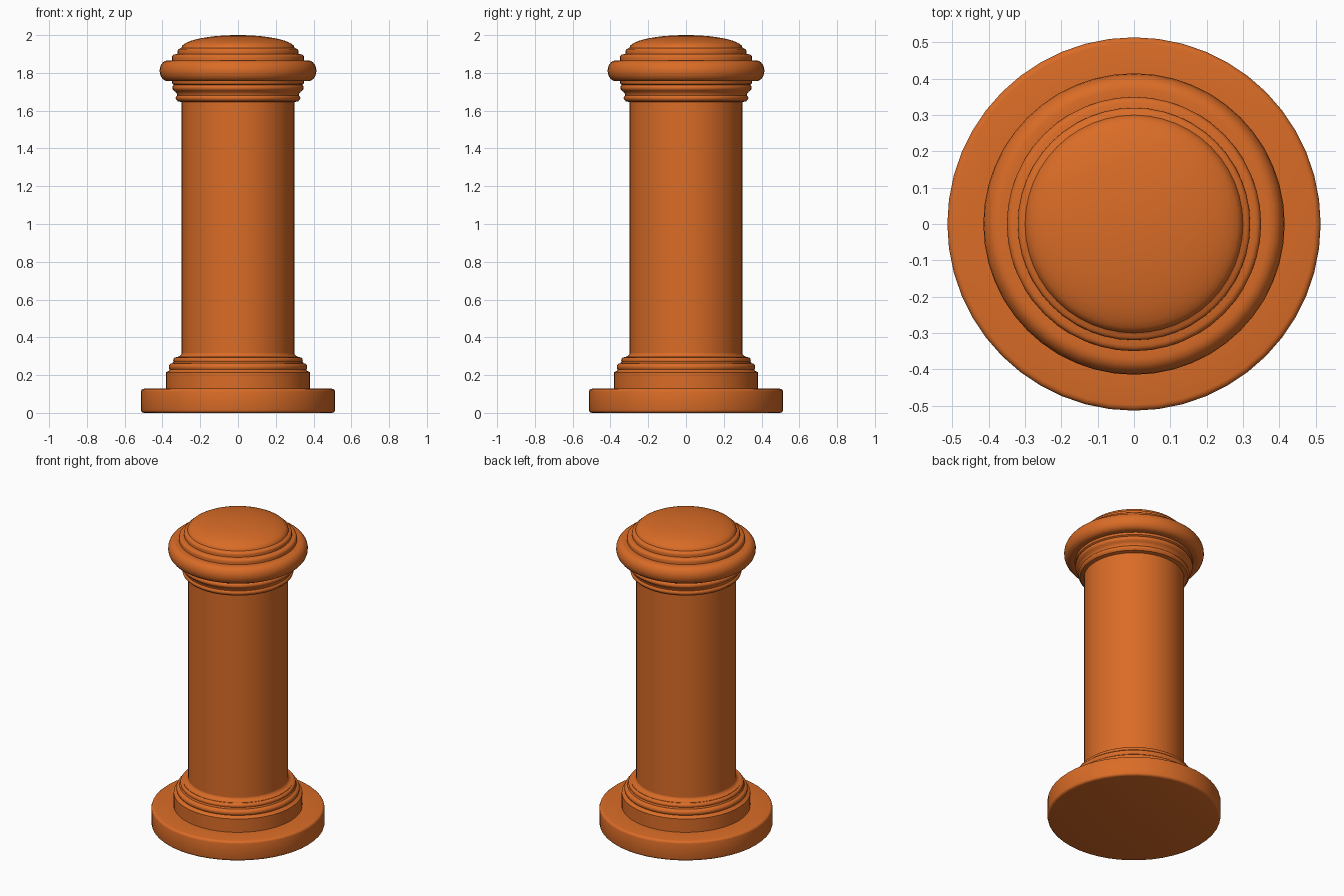
import bpy, bmesh, math

if "Cube" in bpy.data.objects:
    bpy.data.objects.remove(bpy.data.objects["Cube"])

SEGMENTS = 48

terracotta = bpy.data.materials.new("terracotta orange")
terracotta.diffuse_color = (0.70, 0.15, 0.02, 1)
terracotta.use_nodes = True
terracotta.node_tree.nodes["Principled BSDF"].inputs["Base Color"].default_value = terracotta.diffuse_color


def arc(cr, cz, rr, rz, a0, a1, n=5):
    """Points (radius, height) along an elliptical arc, angles in degrees."""
    pts = []
    for i in range(n + 1):
        a = math.radians(a0 + (a1 - a0) * i / n)
        pts.append((cr + rr * math.cos(a), cz + rz * math.sin(a)))
    return pts


def lathe(name, profile):
    """Spin a profile, listed bottom to top, around the z axis."""
    bm = bmesh.new()
    rings = []
    for r, z in profile:
        if r < 1e-4:
            rings.append([bm.verts.new((0, 0, z))])
        else:
            rings.append([bm.verts.new((r * math.cos(2 * math.pi * i / SEGMENTS),
                                        r * math.sin(2 * math.pi * i / SEGMENTS), z))
                          for i in range(SEGMENTS)])
    for a, b in zip(rings, rings[1:]):
        for i in range(SEGMENTS):
            j = (i + 1) % SEGMENTS
            if len(a) == 1:
                bm.faces.new((a[0], b[j], b[i]))
            elif len(b) == 1:
                bm.faces.new((a[i], a[j], b[0]))
            else:
                bm.faces.new((a[i], a[j], b[j], b[i]))
    mesh = bpy.data.meshes.new(name)
    bm.to_mesh(mesh)
    bm.free()
    mesh.materials.append(terracotta)
    obj = bpy.data.objects.new(name, mesh)
    bpy.context.collection.objects.link(obj)
    bpy.ops.object.select_all(action='DESELECT')
    obj.select_set(True)
    bpy.context.view_layer.objects.active = obj
    bpy.ops.object.shade_smooth_by_angle(angle=math.radians(40))
    return obj


# Round foot slab with softened rims
lathe("foot_slab", [(0, 0)]
      + arc(0.498, 0.015, 0.016, 0.015, -90, 0, 3)
      + arc(0.498, 0.113, 0.016, 0.015, 0, 90, 3)
      + [(0.382, 0.128)])

# Stepped base moulding, narrowing to the shaft
lathe("base_moulding", [(0.382, 0.128), (0.382, 0.215), (0.366, 0.222)]
      + arc(0.347, 0.243, 0.020, 0.020, -45, 90, 5)
      + [(0.347, 0.264)]
      + arc(0.328, 0.279, 0.015, 0.015, -30, 90, 4)
      + arc(0.328, 0.316, 0.030, 0.020, 270, 180, 4))

# Plain shaft
lathe("shaft", [(0.298, 0.316), (0.298, 1.645)])

# Two rings below the collar
lathe("neck_moulding", [(0.298, 1.645), (0.320, 1.650)]
      + arc(0.318, 1.667, 0.012, 0.014, -70, 70, 4)
      + [(0.324, 1.690), (0.332, 1.700)]
      + arc(0.334, 1.721, 0.014, 0.016, -70, 70, 4)
      + [(0.348, 1.742), (0.350, 1.756)])

# Bulging collar
lathe("collar", [(0.350, 1.756)]
      + arc(0.372, 1.811, 0.043, 0.055, -90, 90, 10)
      + [(0.350, 1.866)])

# Steps and shallow dome on top
lathe("domed_cap", [(0.350, 1.866)]
      + arc(0.335, 1.882, 0.015, 0.016, 0, 90, 3)
      + [(0.320, 1.900)]
      + arc(0.308, 1.915, 0.012, 0.013, 0, 90, 3)
      + [(0.300, 1.932)]
      + arc(0, 1.932, 0.300, 0.068, 10, 90, 10))
